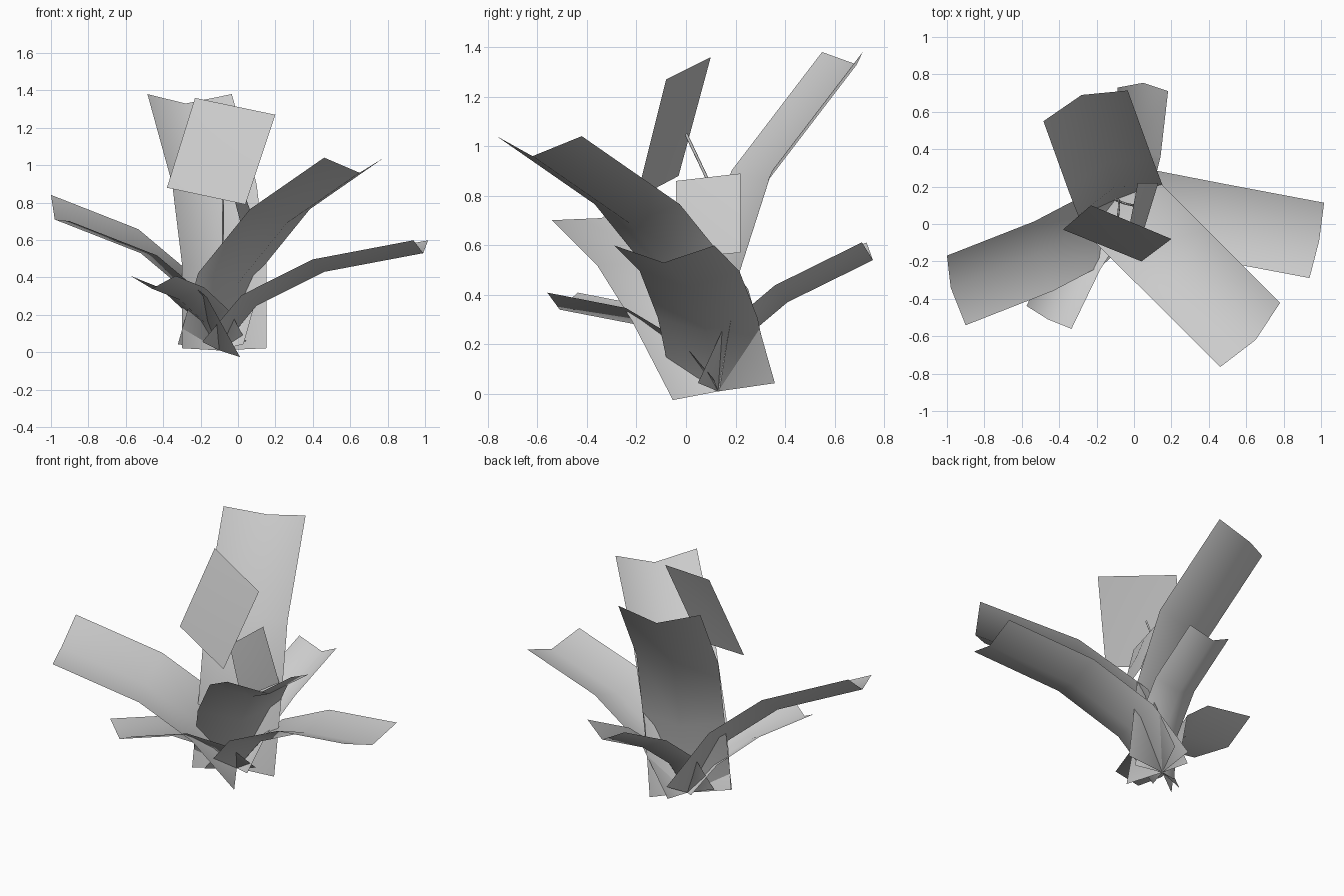
import bpy, bmesh
from math import radians, sin, cos
from mathutils import Vector

cube = bpy.data.objects.get("Cube")
if cube:
    bpy.data.objects.remove(cube, do_unlink=True)

# One plain grey for the whole plant
grey = bpy.data.materials.new("plain_grey")
grey.use_nodes = True
tone = (0.6, 0.6, 0.6, 1)
grey.diffuse_color = tone
grey.node_tree.nodes["Principled BSDF"].inputs["Base Color"].default_value = tone

ROOT = (-0.1, 0.13, 0.01)


def grid_object(name, rows):
    """Smooth open sheet through rows of points."""
    bm = bmesh.new()
    verts = [[bm.verts.new(p) for p in row] for row in rows]
    for a, b in zip(verts, verts[1:]):
        for i in range(len(a) - 1):
            bm.faces.new((a[i], a[i + 1], b[i + 1], b[i])).smooth = True
    mesh = bpy.data.meshes.new(name)
    bm.to_mesh(mesh)
    bm.free()
    mesh.materials.append(grey)
    obj = bpy.data.objects.new(name, mesh)
    bpy.context.collection.objects.link(obj)
    return obj


def leaf(name, heading, width, fold, roll, spine):
    """Channel-shaped leaf: folded cross-sections along a bent midrib."""
    pts = [Vector(p) for p in [ROOT] + spine]
    h, r = radians(heading), radians(roll)
    # Side points to the right of the heading; roll lifts it
    side = Vector((sin(h) * cos(r), -cos(h) * cos(r), sin(r)))
    rows = []
    for i, p in enumerate(pts):
        along = pts[min(i + 1, len(pts) - 1)] - pts[max(i - 1, 0)]
        up = side.cross(along).normalized() * fold
        rows.append([p - side * width / 2 + up, p, p + side * width / 2 + up])
    grid_object(name, rows)


def card(name, corners, bulge):
    """Nearly flat four-cornered petal with a slightly raised centre."""
    a, b, c, d = [Vector(p) for p in corners]
    normal = (b - a).cross(d - a).normalized()
    mid = (a + b + c + d) / 4 + normal * bulge
    grid_object(name, [[a, (a + b) / 2, b],
                       [(a + d) / 2, mid, (b + c) / 2],
                       [d, (d + c) / 2, c]])


def stem(name, points, radius=0.006):
    """Thin round stalk."""
    curve = bpy.data.curves.new(name, "CURVE")
    curve.dimensions = "3D"
    curve.bevel_depth = radius
    curve.bevel_resolution = 0
    spline = curve.splines.new("POLY")
    spline.points.add(len(points) - 1)
    for sp, p in zip(spline.points, points):
        sp.co = (*p, 1)
    curve.materials.append(grey)
    obj = bpy.data.objects.new(name, curve)
    bpy.context.collection.objects.link(obj)


# Leaves around the root
leaf("back_tall_leaf", 110, 0.48, 0.08, 0,
     [(-0.1, 0.2, 0.45), (-0.15, 0.33, 0.86), (-0.28, 0.69, 1.33)])
leaf("right_leaf", 195, 0.41, 0.07, 20,
     [(-0.27, -0.03, 0.32), (-0.52, -0.16, 0.53), (-0.98, -0.34, 0.71)])
leaf("left_leaf", -11, 0.41, 0.07, 0,
     [(0.1, 0.08, 0.25), (0.46, 0.01, 0.43), (0.99, -0.09, 0.53)])
leaf("front_left_leaf", -43, 0.47, 0.09, 0,
     [(0.0, 0.03, 0.37), (0.26, -0.23, 0.69), (0.65, -0.62, 0.96)])
leaf("back_small_leaf", 86, 0.27, 0.08, 0,
     [(-0.04, 0.22, 0.21), (0.01, 0.41, 0.37), (0.05, 0.755, 0.54)])
leaf("front_right_small_leaf", 243, 0.27, 0.07, 0,
     [(-0.18, 0.0, 0.16), (-0.31, -0.2, 0.28), (-0.46, -0.51, 0.34)])

# Upper petals
card("top_petal", [(-0.38, -0.03, 0.88), (0.04, -0.2, 0.79),
                   (0.2, -0.08, 1.27), (-0.23, 0.1, 1.36)], 0.015)
card("inner_petal", [(0.05, -0.04, 0.55), (0.13, 0.22, 0.57),
                     (0.02, 0.22, 0.89), (-0.03, -0.04, 0.86)], 0.015)

# Stalks carrying the petals
stem("top_stalk", [ROOT, (-0.08, 0.13, 0.5), (-0.08, 0.09, 0.86), (-0.09, 0.0, 1.05)])
stem("inner_stalk", [ROOT, (-0.05, 0.11, 0.4), (0.04, 0.09, 0.72)])
